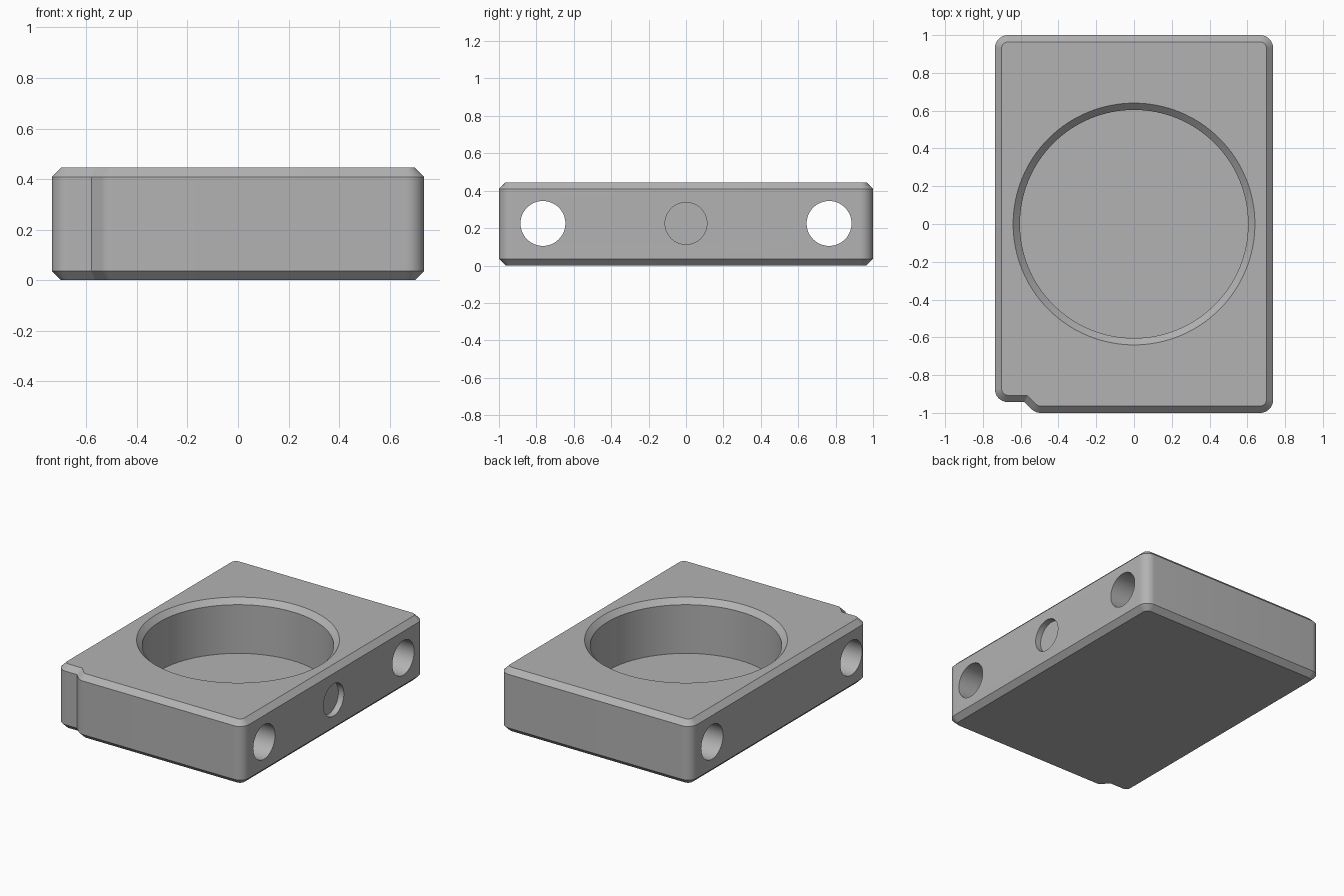
import bpy, bmesh
from math import pi, sin, cos, tan, radians
from mathutils import Vector, Matrix

if "Cube" in bpy.data.objects:
    bpy.data.objects.remove(bpy.data.objects["Cube"], do_unlink=True)

HEIGHT, CHAMFER = 0.445, 0.036
MID_Z = 0.225

grey = bpy.data.materials.new("plain grey")
grey.use_nodes = True
colour = (0.45, 0.45, 0.45, 1)
grey.diffuse_color = colour
grey.node_tree.nodes["Principled BSDF"].inputs["Base Color"].default_value = colour


def rounded(corners, steps=10):
    """Counter-clockwise outline with each corner (x, y, radius) filleted."""
    points = []
    for i, (x, y, r) in enumerate(corners):
        p = Vector((x, y))
        a = (Vector(corners[i - 1][:2]) - p).normalized()
        b = (Vector(corners[(i + 1) % len(corners)][:2]) - p).normalized()
        if r == 0:
            points.append(p)
            continue
        half = a.angle(b) / 2
        centre = p + (a + b).normalized() * r / sin(half)
        start, end = p + a * r / tan(half) - centre, p + b * r / tan(half) - centre
        sweep = pi - 2 * half
        for k in range(steps + 1):
            points.append(centre + (start * sin(sweep * (1 - k / steps))
                                    + end * sin(sweep * k / steps)) / sin(sweep))
    return points


def inset(points, d):
    """Move an outline inwards by d with mitred corners."""
    result = []
    for i, p in enumerate(points):
        e1 = (p - points[i - 1]).normalized()
        e2 = (points[(i + 1) % len(points)] - p).normalized()
        n1, n2 = Vector((-e1.y, e1.x)), Vector((-e2.y, e2.x))
        result.append(p + (n1 + n2) * d / (1 + n1.dot(n2)))
    return result


def loft(name, levels):
    """Closed solid through a stack of (outline, z) levels."""
    bm = bmesh.new()
    rings = [[bm.verts.new((p.x, p.y, z)) for p in pts] for pts, z in levels]
    for low, high in zip(rings, rings[1:]):
        for i in range(len(low)):
            bm.faces.new((low[i - 1], low[i], high[i], high[i - 1]))
    bm.faces.new(rings[0][::-1])
    bm.faces.new(rings[-1])
    bmesh.ops.recalc_face_normals(bm, faces=bm.faces)
    mesh = bpy.data.meshes.new(name)
    bm.to_mesh(mesh)
    bm.free()
    mesh.materials.append(grey)
    obj = bpy.data.objects.new(name, mesh)
    bpy.context.collection.objects.link(obj)
    return obj


def circle(r, n):
    return [Vector((r * cos(2 * pi * k / n), r * sin(2 * pi * k / n))) for k in range(n)]


def side_cutter(name, y, r, x0, x1):
    """Cylinder along x."""
    obj = loft(name, [(circle(r, 64), x0), (circle(r, 64), x1)])
    obj.data.transform(Matrix.Translation((0, y, MID_Z)) @ Matrix.Rotation(pi / 2, 4, 'Y'))
    return obj


# Chamfered block with a stepped front left-hand corner
outline = rounded([(0.737, -1, 0.07), (0.737, 1, 0.07), (-0.737, 1, 0.07),
                   (-0.737, -0.943, 0.07), (-0.58, -0.943, 0), (-0.523, -1, 0.07)])
small = inset(outline, CHAMFER)
block = loft("block", [(small, 0), (outline, CHAMFER),
                       (outline, HEIGHT - CHAMFER), (small, HEIGHT)])

# Round bore with chamfered rim, two through holes, one shallow pocket
rim, over = 0.64, 0.02
cutters = [
    loft("bore_cutter", [(circle(rim - CHAMFER, 128), 0.07),
                         (circle(rim - CHAMFER, 128), HEIGHT - CHAMFER),
                         (circle(rim + over, 128), HEIGHT + over)]),
    side_cutter("front_hole_cutter", -0.765, 0.12, -1, 1),
    side_cutter("back_hole_cutter", 0.765, 0.12, -1, 1),
    side_cutter("pocket_cutter", 0, 0.112, 0.695, 1),
]
bpy.context.view_layer.objects.active = block
for cutter in cutters:
    cutter.hide_render = True
    mod = block.modifiers.new(cutter.name, 'BOOLEAN')
    mod.operation, mod.solver, mod.object = 'DIFFERENCE', 'EXACT', cutter
    bpy.ops.object.modifier_apply(modifier=mod.name)
for cutter in cutters:
    bpy.data.objects.remove(cutter, do_unlink=True)

bpy.ops.object.select_all(action='DESELECT')
block.select_set(True)
bpy.ops.object.shade_smooth_by_angle(angle=radians(25))
